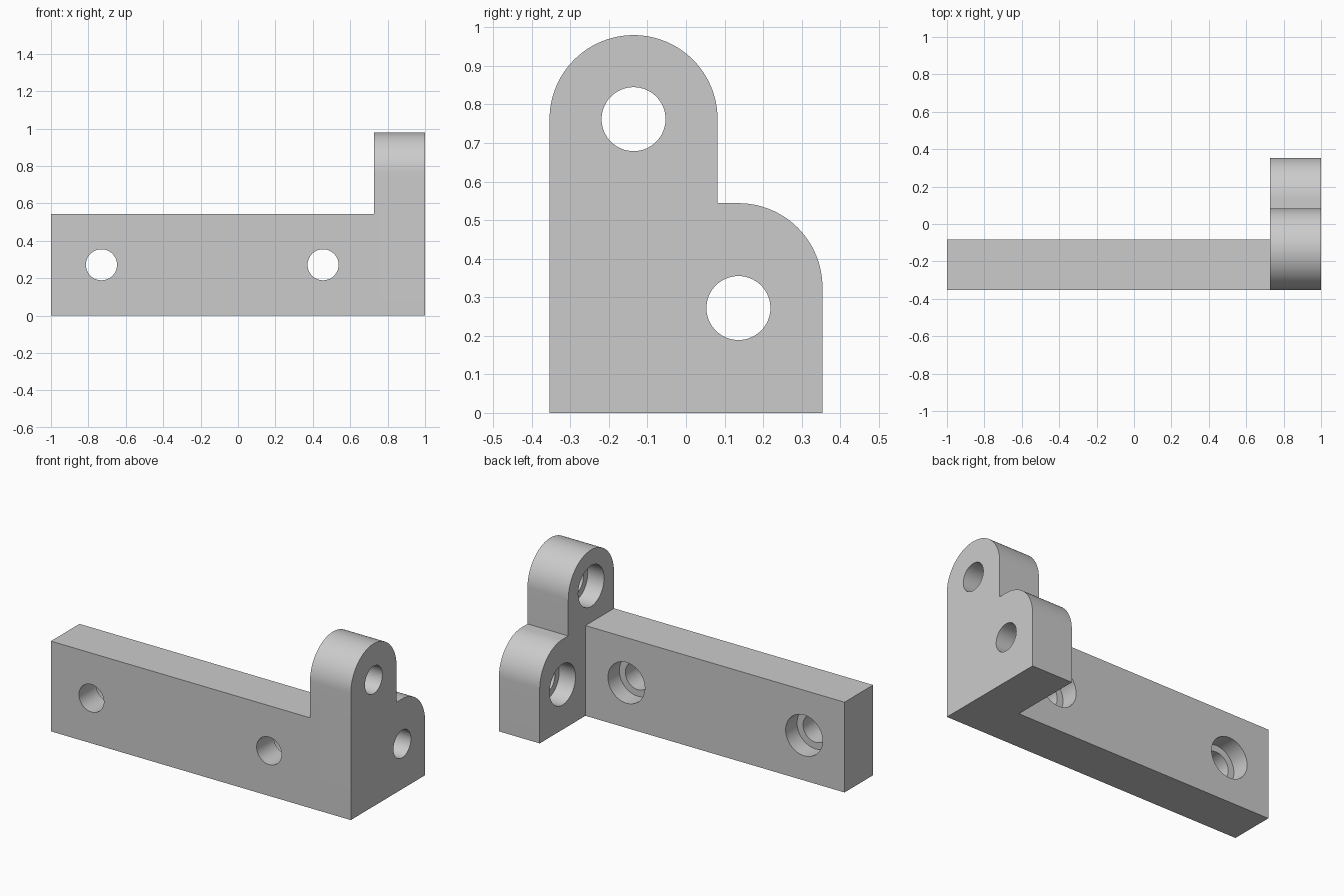
import bpy
import bmesh
from math import sin, cos, pi, radians
from mathutils import Matrix, Vector

cube = bpy.data.objects.get("Cube")
if cube:
    bpy.data.objects.remove(cube, do_unlink=True)

# Main dimensions
HALF_Y = 0.354       # half depth of the bracket
THICK = 0.272        # thickness of bar and end plate
BAR_TOP = 0.544
PLATE_X = 1 - THICK  # inner face of the end plate
LUG_R = 0.218        # rounding of the lugs
LUG_Y, LUG_Z = 0.136, 0.762
HOLE_R, BORE_R, BORE_DEPTH = 0.083, 0.123, 0.109
HOLE_Z = 0.272

grey = bpy.data.materials.new("Plain grey")
grey.use_nodes = True
colour = (0.6, 0.6, 0.6, 1)
grey.diffuse_color = colour
grey.node_tree.nodes["Principled BSDF"].inputs["Base Color"].default_value = colour


def finish(bm, name):
    bmesh.ops.recalc_face_normals(bm, faces=bm.faces)
    mesh = bpy.data.meshes.new(name)
    bm.to_mesh(mesh)
    bm.free()
    mesh.materials.append(grey)
    obj = bpy.data.objects.new(name, mesh)
    bpy.context.collection.objects.link(obj)
    return obj


def prism(name, profile, x0, x1):
    """Extrude a (y, z) profile along x."""
    bm = bmesh.new()
    face = bm.faces.new([bm.verts.new((x0, y, z)) for y, z in profile])
    ext = bmesh.ops.extrude_face_region(bm, geom=[face])
    moved = [v for v in ext["geom"] if isinstance(v, bmesh.types.BMVert)]
    bmesh.ops.translate(bm, verts=moved, vec=(x1 - x0, 0, 0))
    return finish(bm, name)


def arc(cy, cz, start, end, steps):
    angles = [radians(start + (end - start) * i / steps) for i in range(steps + 1)]
    return [(cy + LUG_R * cos(a), cz + LUG_R * sin(a)) for a in angles]


def cylinder(name, start, end, radius):
    start, end = Vector(start), Vector(end)
    axis = end - start
    turn = axis.to_track_quat('Z', 'Y').to_matrix().to_4x4()
    bm = bmesh.new()
    bmesh.ops.create_cone(bm, cap_ends=True, segments=64, radius1=radius,
                          radius2=radius, depth=axis.length,
                          matrix=Matrix.Translation((start + end) / 2) @ turn)
    return finish(bm, name)


def combine(target, tool, operation):
    mod = target.modifiers.new(operation.title(), 'BOOLEAN')
    mod.operation, mod.solver, mod.object = operation, 'EXACT', tool
    bpy.context.view_layer.objects.active = target
    bpy.ops.object.modifier_apply(modifier=mod.name)
    bpy.data.objects.remove(tool, do_unlink=True)


# End plate with a tall round lug and a lower rounded shoulder
outline = [(-HALF_Y, 0), (HALF_Y, 0)]
outline += arc(LUG_Y, BAR_TOP - LUG_R, 0, 90, 24)
outline += [(LUG_R - LUG_Y, BAR_TOP)]
outline += arc(-LUG_Y, LUG_Z, 0, 180, 48)
bracket = prism("angle_bracket", outline, PLATE_X, 1)

# Long bar, joined to the plate
back = THICK - HALF_Y
bar = prism("long_bar", [(-HALF_Y, 0), (back, 0), (back, BAR_TOP),
                         (-HALF_Y, BAR_TOP)], -1, PLATE_X + THICK / 2)
combine(bracket, bar, 'UNION')

# Counterbored holes: (point on the recessed face, direction into the part)
holes = [((x, back, HOLE_Z), (0, -1, 0)) for x in (-0.73, 0.455)]
holes += [((PLATE_X, y, z), (1, 0, 0)) for y, z in ((-LUG_Y, LUG_Z), (LUG_Y, HOLE_Z))]
for point, direction in holes:
    p, d = Vector(point), Vector(direction)
    lead = p - d * 0.05
    for radius, reach in ((HOLE_R, THICK + 0.05), (BORE_R, BORE_DEPTH)):
        combine(bracket, cylinder("hole_cutter", lead, p + d * reach, radius), 'DIFFERENCE')

# Merge flat seams, then smooth the curved walls
bm = bmesh.new()
bm.from_mesh(bracket.data)
bmesh.ops.remove_doubles(bm, verts=bm.verts, dist=0.0001)
bmesh.ops.dissolve_limit(bm, angle_limit=radians(0.5), verts=bm.verts, edges=bm.edges)
bm.to_mesh(bracket.data)
bm.free()
bpy.ops.object.select_all(action='DESELECT')
bracket.select_set(True)
bpy.context.view_layer.objects.active = bracket
bpy.ops.object.shade_smooth_by_angle(angle=radians(30))
